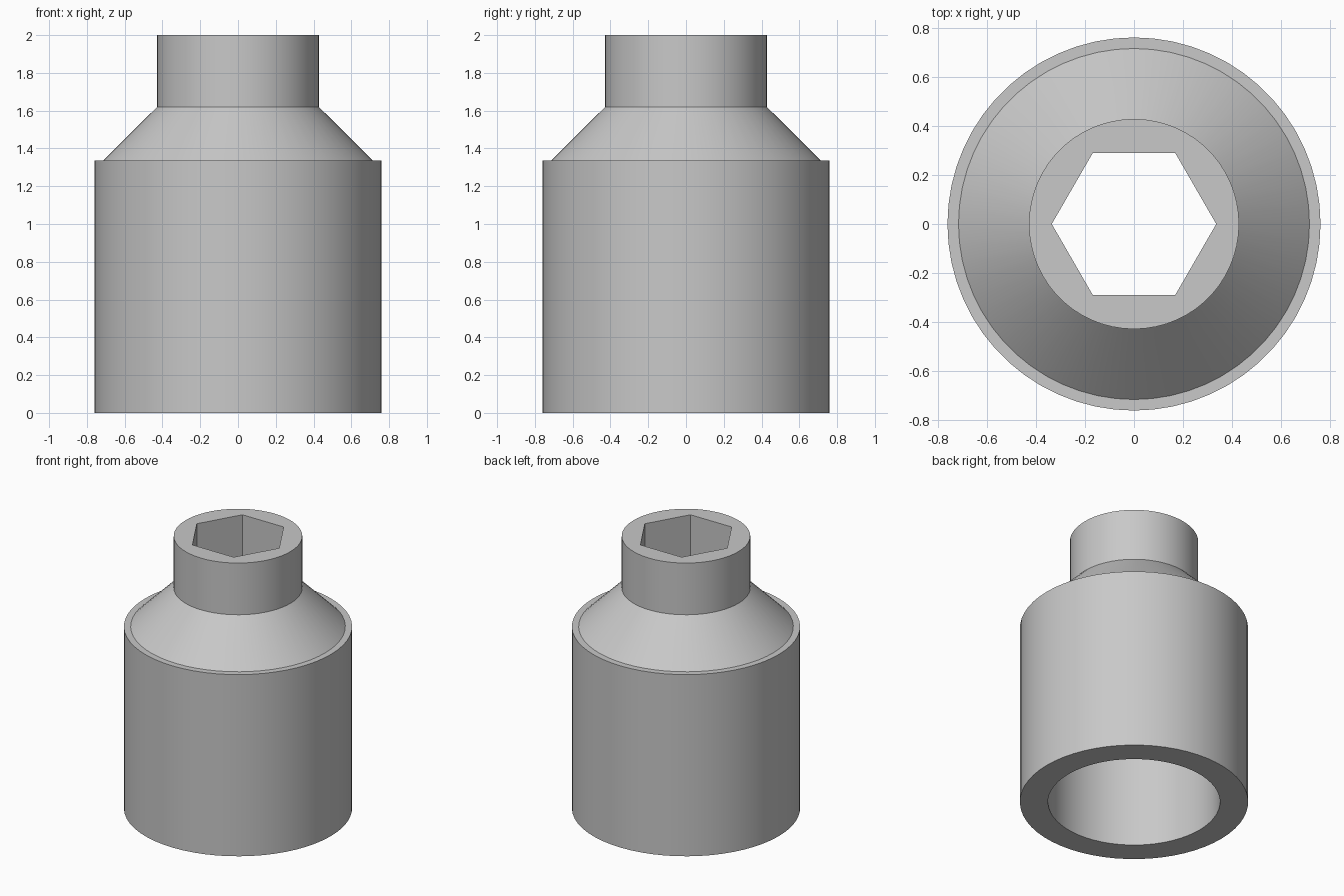
import bpy
import bmesh
from math import cos, sin, pi, radians

cube = bpy.data.objects.get("Cube")
if cube:
    bpy.data.objects.remove(cube)

SEGMENTS = 60
HEX_RADIUS = 0.335
HEX_FLAT = HEX_RADIUS * cos(pi / 6)

# One plain grey for the whole body
grey = bpy.data.materials.new("plain_grey")
grey.use_nodes = True
colour = (0.58, 0.58, 0.58, 1)
grey.diffuse_color = colour
grey.node_tree.nodes["Principled BSDF"].inputs["Base Color"].default_value = colour


def circle(radius):
    return lambda a: radius


def hexagon(a):
    # Radius of a hexagon with corners on the x axis
    return HEX_FLAT / cos(a % (pi / 3) - pi / 6)


# Closed section: up the outside, then down through the socket and bore
section = [
    (circle(0.76), 0),
    (circle(0.76), 1.335),
    (circle(0.715), 1.335),
    (circle(0.428), 1.62),
    (circle(0.428), 2),
    (hexagon, 2),
    (hexagon, 1.62),
    (circle(0.573), 1.335),
    (circle(0.573), 0),
]

bm = bmesh.new()
rings = []
for radius, z in section:
    angles = [2 * pi * i / SEGMENTS for i in range(SEGMENTS)]
    rings.append([bm.verts.new((radius(a) * cos(a), radius(a) * sin(a), z)) for a in angles])

# Skin neighbouring rings, closing the last back to the first
for low, high in zip(rings, rings[1:] + rings[:1]):
    for i in range(SEGMENTS):
        j = (i + 1) % SEGMENTS
        bm.faces.new((low[i], low[j], high[j], high[i]))
bmesh.ops.recalc_face_normals(bm, faces=bm.faces)

mesh = bpy.data.meshes.new("hex_socket_adapter")
bm.to_mesh(mesh)
bm.free()
mesh.materials.append(grey)

# Smooth round walls with crisp shoulders and hexagon corners
body = bpy.data.objects.new("hex_socket_adapter", mesh)
bpy.context.collection.objects.link(body)
bpy.ops.object.select_all(action="DESELECT")
body.select_set(True)
bpy.context.view_layer.objects.active = body
bpy.ops.object.shade_smooth_by_angle(angle=radians(30))
